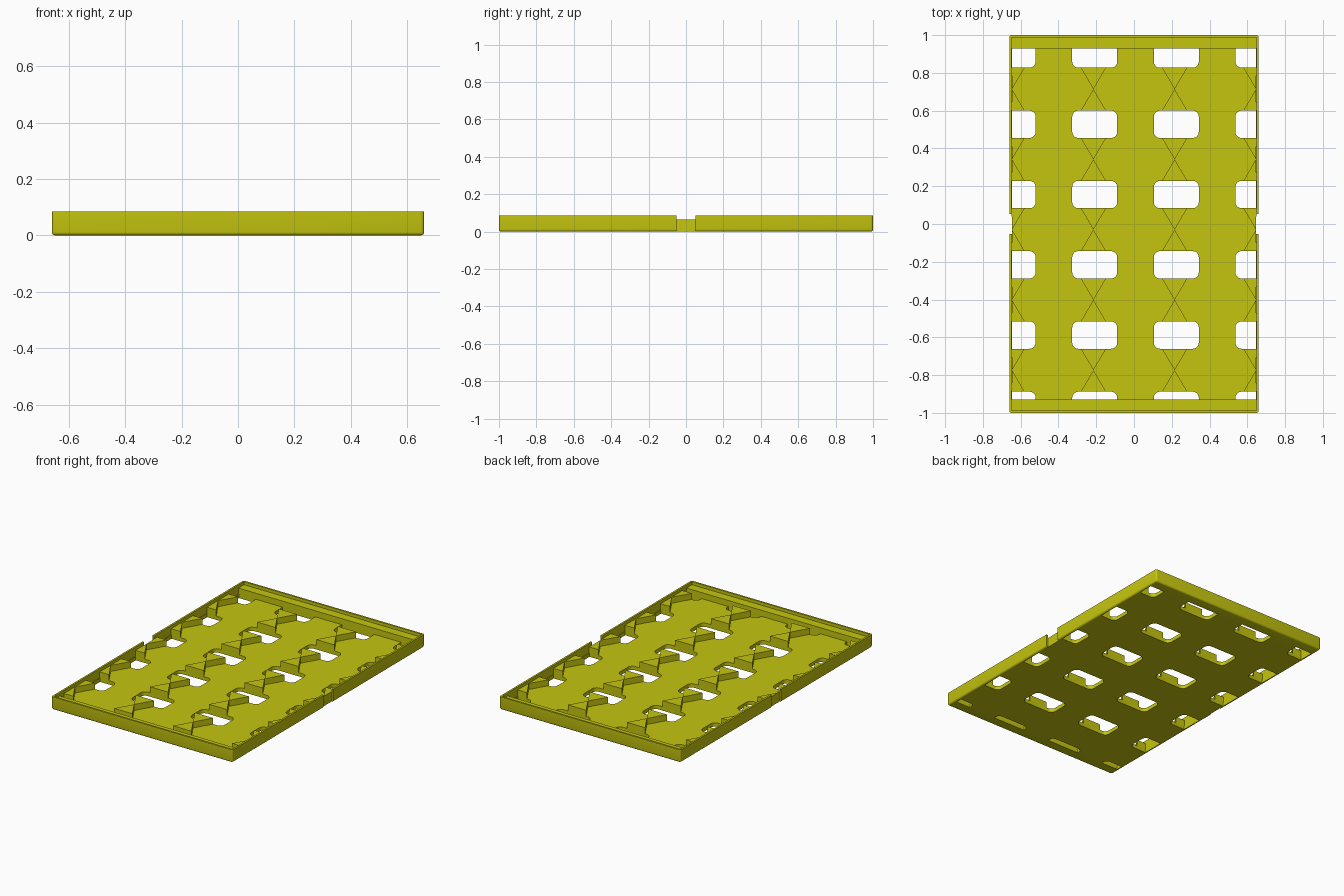
import bpy, bmesh, math

if "Cube" in bpy.data.objects:
    bpy.data.objects.remove(bpy.data.objects["Cube"])

HX, HY, H = 0.66, 1.0, 0.085        # outer half sizes and height
IX, FLOOR, STEP = 0.648, 0.025, 0.065
LEDGE_Y = 0.93
ROWS = [0.9 - 0.372 * i for i in range(6)]
COLS = [-0.64 + 0.432 * i for i in range(4)]
HOLE_W, HOLE_H, HOLE_R = 0.119, 0.0725, 0.032

mat = bpy.data.materials.new("olive yellow")
mat.diffuse_color = (0.56, 0.56, 0.005, 1)
mat.use_nodes = True
mat.node_tree.nodes["Principled BSDF"].inputs["Base Color"].default_value = mat.diffuse_color


def prism(bm, pts, z0, z1):
    """Closed prism from a counter-clockwise outline."""
    lo = [bm.verts.new((x, y, z0)) for x, y in pts]
    hi = [bm.verts.new((x, y, z1)) for x, y in pts]
    bm.faces.new(lo[::-1])
    bm.faces.new(hi)
    n = len(pts)
    for i in range(n):
        j = (i + 1) % n
        bm.faces.new((lo[i], lo[j], hi[j], hi[i]))


def rect(x0, x1, y0, y1):
    return [(x0, y0), (x1, y0), (x1, y1), (x0, y1)]


def clamp(v, m):
    return max(-m, min(m, v))


def finish(bm, name):
    bmesh.ops.recalc_face_normals(bm, faces=bm.faces)
    me = bpy.data.meshes.new(name)
    bm.to_mesh(me)
    bm.free()
    me.materials.append(mat)
    ob = bpy.data.objects.new(name, me)
    bpy.context.collection.objects.link(ob)
    return ob


def hole_outline(cx, cy):
    """Rounded rectangle trimmed by the side walls and end ledges."""
    pts = []
    for k, (sx, sy) in enumerate([(1, 1), (-1, 1), (-1, -1), (1, -1)]):
        for s in range(6):
            a = math.radians(90 * k + 18 * s)
            x = cx + sx * (HOLE_W - HOLE_R) + HOLE_R * math.cos(a)
            y = cy + sy * (HOLE_H - HOLE_R) + HOLE_R * math.sin(a)
            p = (round(clamp(x, 0.645), 5), round(clamp(y, LEDGE_Y), 5))
            if p not in pts:
                pts.append(p)
    return pts


# Tray body with rounded bottom and corner edges
bm = bmesh.new()
prism(bm, rect(-HX, HX, -HY, HY), 0, H)
edges = [e for e in bm.edges if min(v.co.z for v in e.verts) < 0.001]
bmesh.ops.bevel(bm, geom=edges, offset=0.012, segments=4, profile=0.5, affect='EDGES')
tray = finish(bm, "tray")


def cut(name, outlines, z0, z1):
    bm = bmesh.new()
    for pts in outlines:
        prism(bm, pts, z0, z1)
    ob = finish(bm, name)
    ob.hide_render = True
    ob.hide_viewport = True
    mod = tray.modifiers.new(name, 'BOOLEAN')
    mod.operation = 'DIFFERENCE'
    mod.solver = 'EXACT'
    mod.object = ob


# Main recess, end ledges, floor openings and side notches
cut("recess_cutter", [rect(-IX, IX, -LEDGE_Y, LEDGE_Y)], FLOOR, 0.2)
cut("ledge_cutter", [rect(-IX, IX, -0.988, 0.988)], STEP, 0.2)
cut("opening_cutter", [hole_outline(x, y) for x in COLS for y in ROWS], -0.1, 0.15)
cut("notch_cutter", [rect(0.647, 0.75, -0.052, 0.052),
                     rect(-0.75, -0.647, -0.052, 0.052)], -0.1, 0.2)

# Apply the cuts, then shade
dg = bpy.context.evaluated_depsgraph_get()
mesh = bpy.data.meshes.new_from_object(tray.evaluated_get(dg))
tray.modifiers.clear()
tray.data = mesh
for ob in list(bpy.data.objects):
    if ob.name.endswith("_cutter"):
        bpy.data.objects.remove(ob)
bpy.context.view_layer.objects.active = tray
tray.select_set(True)
bpy.ops.object.shade_smooth_by_angle(angle=math.radians(30))

# Triangular spacer blocks: pairs meeting point to point between openings
bm = bmesh.new()
for x in (-0.646, -0.215, 0.215, 0.646):
    for top, bottom in zip(ROWS, ROWS[1:]):
        mid = (top + bottom) / 2
        for s in (1, -1):
            base = mid + s * (0.186 - HOLE_H)
            tri = [(x, mid), (x + s * 0.067, base), (x - s * 0.067, base)]
            prism(bm, [(clamp(px, IX), py) for px, py in tri], FLOOR, STEP)
finish(bm, "spacer_blocks")
